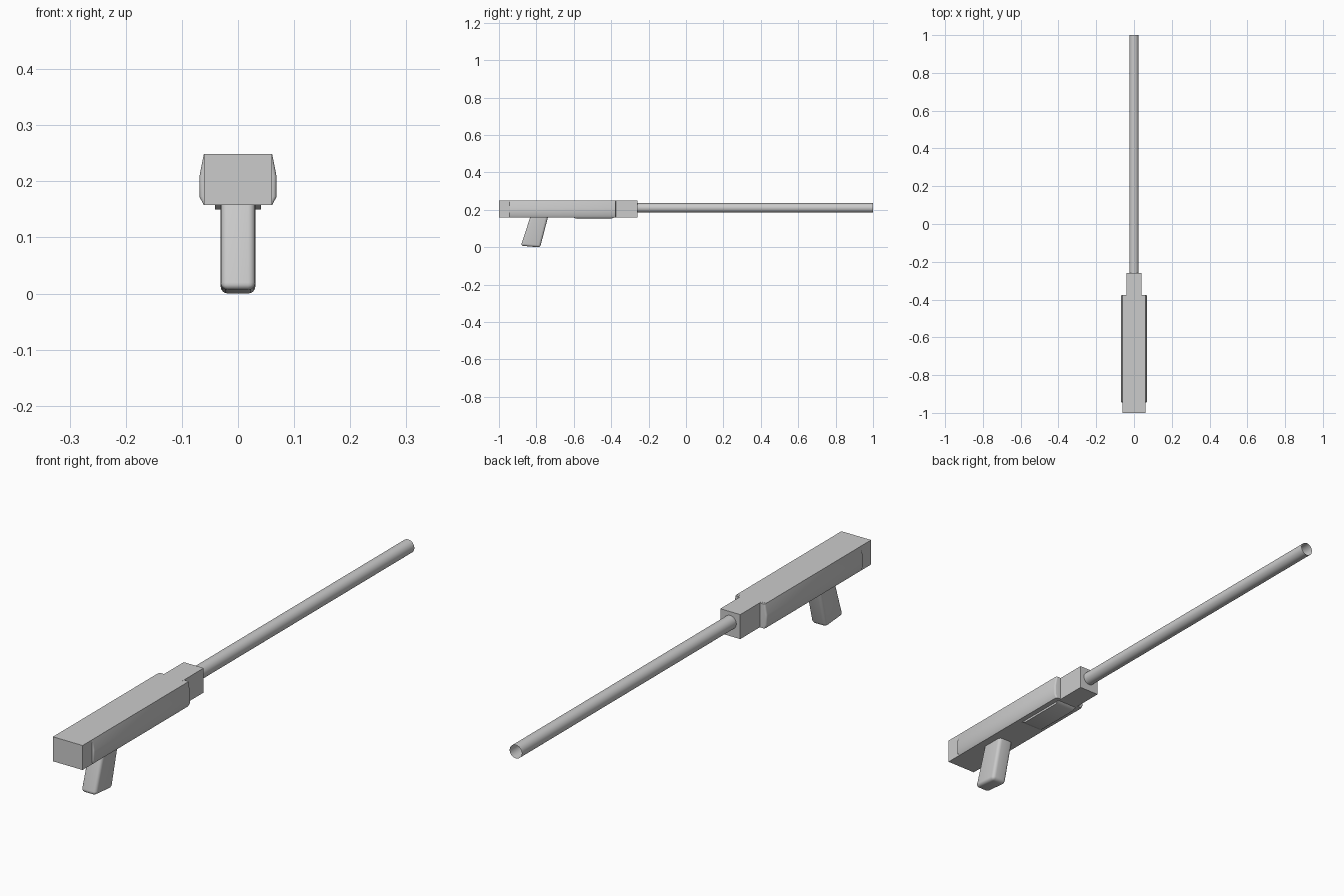
import bpy, bmesh, math
from mathutils import Vector

if "Cube" in bpy.data.objects:
    bpy.data.objects.remove(bpy.data.objects["Cube"])


def finish(name, bm, smooth=True):
    bmesh.ops.recalc_face_normals(bm, faces=bm.faces)
    me = bpy.data.meshes.new(name)
    bm.to_mesh(me)
    bm.free()
    ob = bpy.data.objects.new(name, me)
    bpy.context.collection.objects.link(ob)
    if smooth:
        bpy.ops.object.select_all(action='DESELECT')
        ob.select_set(True)
        bpy.context.view_layer.objects.active = ob
        bpy.ops.object.shade_smooth_by_angle(angle=math.radians(35))
    return ob


def prism(points, direction):
    """Extrude a closed polygon along a direction."""
    bm = bmesh.new()
    face = bm.faces.new([bm.verts.new(p) for p in points])
    ext = bmesh.ops.extrude_face_region(bm, geom=[face])
    verts = [g for g in ext['geom'] if isinstance(g, bmesh.types.BMVert)]
    bmesh.ops.translate(bm, verts=verts, vec=Vector(direction))
    bmesh.ops.recalc_face_normals(bm, faces=bm.faces)
    return bm


def box(name, x, y0, y1, z0, z1):
    pts = [(-x, y0, z0), (x, y0, z0), (x, y0, z1), (-x, y0, z1)]
    return finish(name, prism(pts, (0, y1 - y0, 0)), False)


# main body and narrower barrel block
box("receiver", 0.061, -1.0, -0.385, 0.158, 0.249)
box("barrel_block", 0.041, -0.39, -0.26, 0.158, 0.249)

# bulging side panels with eased end corners
for s, side in ((1, "right"), (-1, "left")):
    prof = [(0.035, 0.2485), (0.061, 0.2485), (0.0685, 0.21),
            (0.0685, 0.172), (0.061, 0.158), (0.035, 0.158)]
    bm = prism([(s * x, -0.945, z) for x, z in prof], (0, 0.57, 0))
    ends = [e for e in bm.edges
            if abs(e.verts[0].co.y - e.verts[1].co.y) < 1e-5
            and min(abs(v.co.x) for v in e.verts) > 0.06]
    bmesh.ops.bevel(bm, geom=ends, offset=0.006, segments=3,
                    affect='EDGES', profile=0.5)
    finish(side + "_panel", bm)

# shallow plate under the body, rounded at its lower corners
plate = [(-0.605, 0.165), (-0.598, 0.157), (-0.58, 0.15),
         (-0.405, 0.15), (-0.388, 0.157), (-0.382, 0.165)]
finish("under_plate", prism([(-0.041, y, z) for y, z in plate], (0.082, 0, 0)))

# slanted grip with rounded sides and softened base
grip = [(-0.829, 0.172), (-0.735, 0.172), (-0.78, 0.001), (-0.883, 0.010)]
bm = prism([(-0.031, y, z) for y, z in grip], (0.062, 0, 0))
edges = [e for e in bm.edges if min(v.co.z for v in e.verts) < 0.1]
bmesh.ops.bevel(bm, geom=edges, offset=0.013, segments=4,
                affect='EDGES', profile=0.5)
low = min(v.co.z for v in bm.verts)
for v in bm.verts:
    if v.co.z < 0.1:
        v.co.z -= low
finish("grip", bm)

# long open barrel tube
bm = bmesh.new()
n = 32
rings = [[bm.verts.new((0.025 * math.cos(2 * math.pi * i / n), y,
                        0.21 + 0.025 * math.sin(2 * math.pi * i / n)))
          for i in range(n)] for y in (-0.27, 1.0)]
for i in range(n):
    j = (i + 1) % n
    bm.faces.new([rings[0][i], rings[0][j], rings[1][j], rings[1][i]])
finish("barrel", bm)
